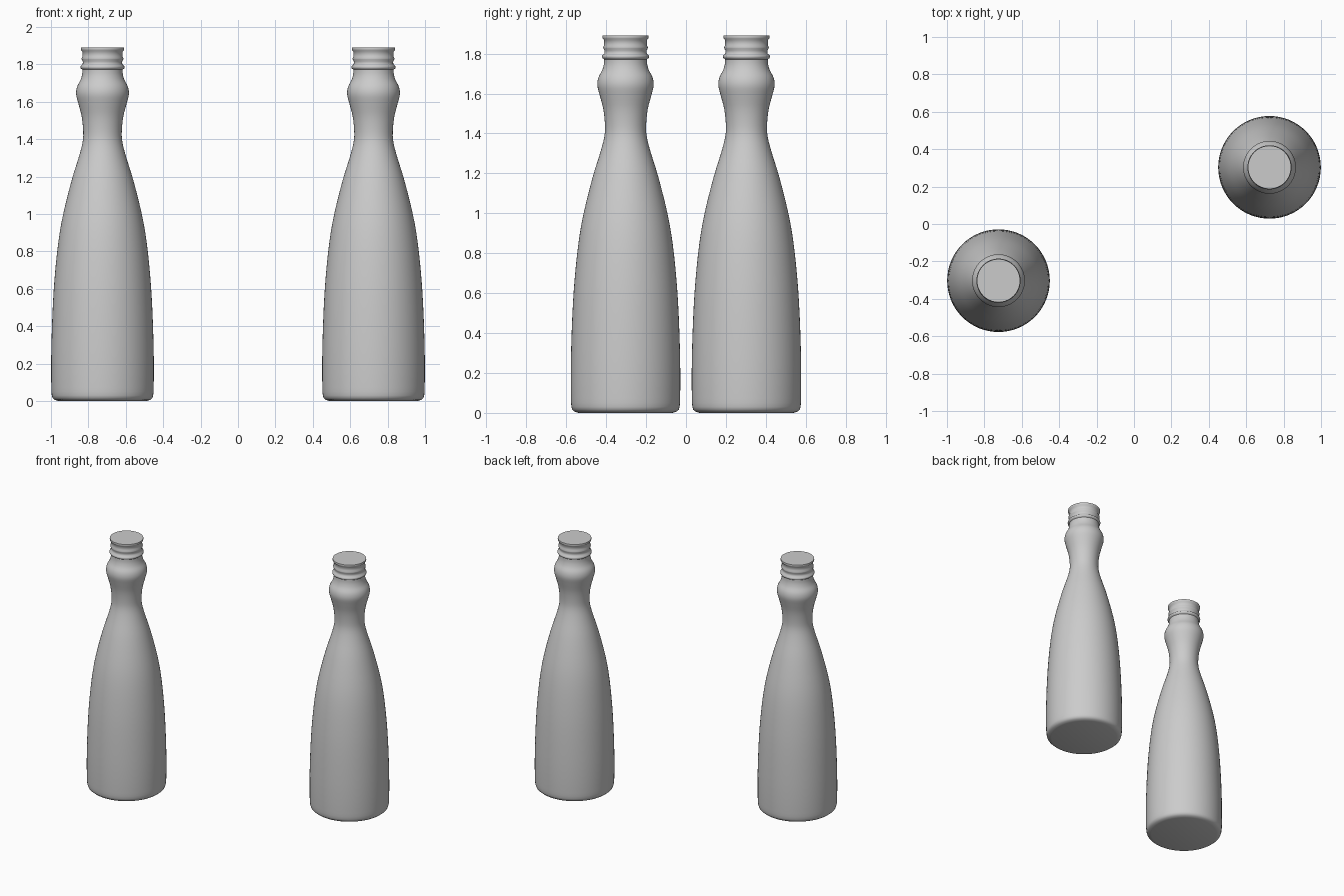
import bpy, bmesh, math

if "Cube" in bpy.data.objects:
    bpy.data.objects.remove(bpy.data.objects["Cube"])

# Profile of body and neck: (radius, height)
body = [(0.273, 0.05), (0.2745, 0.15), (0.273, 0.3), (0.266, 0.5), (0.255, 0.67),
        (0.236, 0.85), (0.210, 1.0), (0.165, 1.18), (0.128, 1.30), (0.107, 1.38),
        (0.103, 1.44), (0.111, 1.52), (0.129, 1.59), (0.141, 1.64), (0.136, 1.68),
        (0.118, 1.715), (0.109, 1.745), (0.107, 1.772)]
base = [(0.235, 0.0), (0.255, 0.006), (0.267, 0.016), (0.271, 0.03)]
# Screw finish: collar ring, thread ring, lip
finish = [(0.116, 1.778), (0.118, 1.785), (0.116, 1.792), (0.106, 1.80),
          (0.105, 1.815), (0.111, 1.826), (0.112, 1.833), (0.107, 1.843),
          (0.107, 1.868), (0.115, 1.876), (0.116, 1.883), (0.115, 1.89)]


def smooth(pts, steps=3):
    """Catmull-Rom refinement of a profile."""
    out = []
    for i in range(len(pts) - 1):
        p0, p1 = pts[max(i - 1, 0)], pts[i]
        p2, p3 = pts[i + 1], pts[min(i + 2, len(pts) - 1)]
        for s in range(steps):
            t = s / steps
            out.append(tuple(0.5 * (2 * b + (c - a) * t + (2 * a - 5 * b + 4 * c - d) * t * t
                                    + (3 * b - a - 3 * c + d) * t ** 3)
                             for a, b, c, d in zip(p0, p1, p2, p3)))
    return out + [pts[-1]]


def lathe(name, profile, location, sides=64):
    bm = bmesh.new()
    rings = [[bm.verts.new((r * math.cos(2 * math.pi * k / sides),
                            r * math.sin(2 * math.pi * k / sides), z))
              for k in range(sides)] for r, z in profile]
    for lo, hi in zip(rings, rings[1:]):
        for k in range(sides):
            n = (k + 1) % sides
            bm.faces.new((lo[k], lo[n], hi[n], hi[k]))
    # Closed base and flat top
    bm.faces.new(rings[0][::-1])
    bm.faces.new(rings[-1])
    mesh = bpy.data.meshes.new(name)
    bm.to_mesh(mesh)
    bm.free()
    ob = bpy.data.objects.new(name, mesh)
    ob.location = location
    bpy.context.collection.objects.link(ob)
    bpy.ops.object.select_all(action='DESELECT')
    ob.select_set(True)
    bpy.context.view_layer.objects.active = ob
    bpy.ops.object.shade_smooth_by_angle(angle=math.radians(50))


# Two identical bottles placed diagonally
profile = base + smooth(body) + finish
for name, s in (("bottle_left", -1), ("bottle_right", 1)):
    lathe(name, profile, (0.7245 * s, 0.303 * s, 0))
